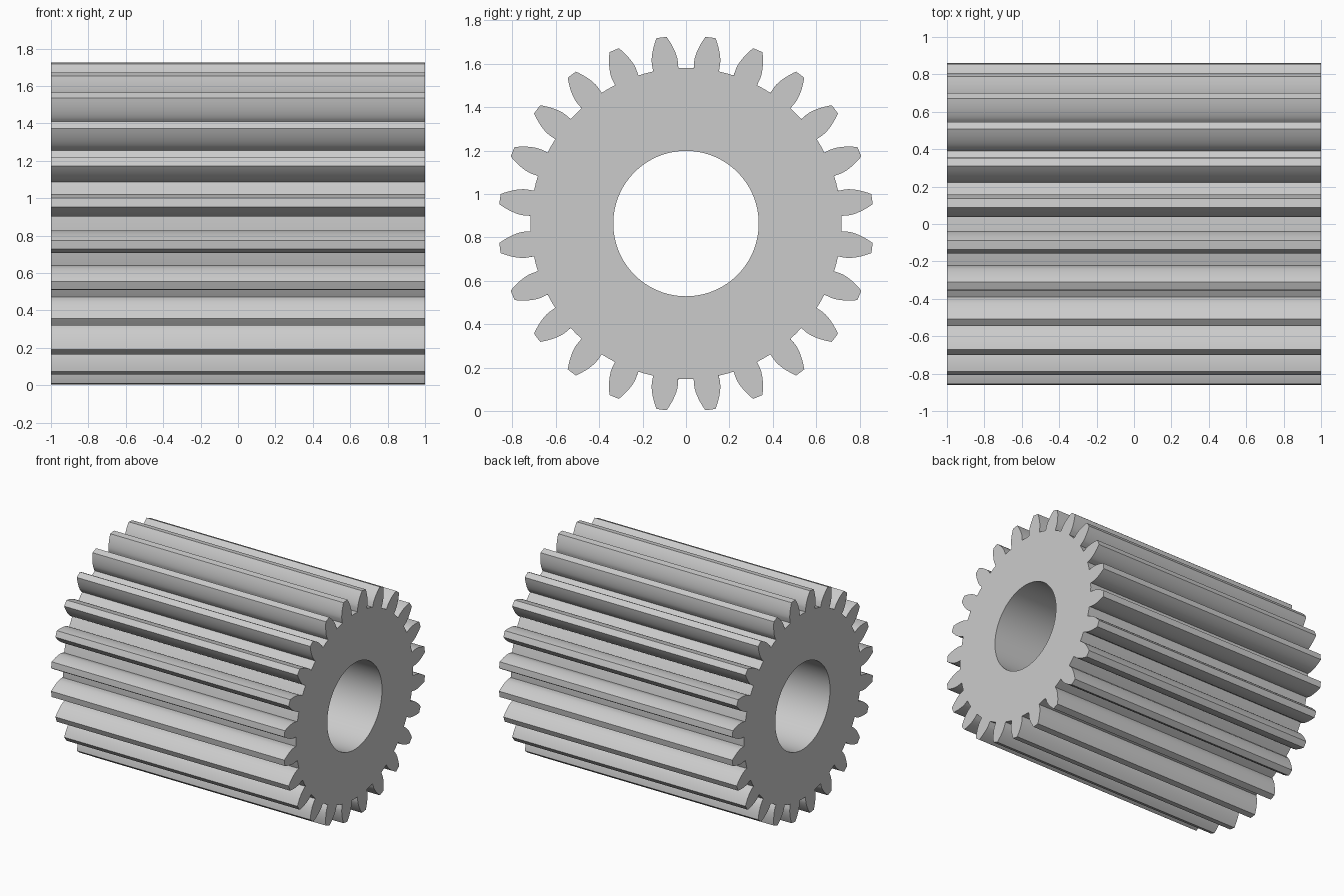
import bpy, bmesh, math

if "Cube" in bpy.data.objects:
    bpy.data.objects.remove(bpy.data.objects["Cube"])

TEETH, LENGTH = 24, 2.0
TIP_R, ROOT_R, BASE_R, PITCH_R, BORE_R = 0.865, 0.717, 0.75, 0.798, 0.335
CENTRE_Z = 0.864


def inv(r):
    """Involute angle at radius r."""
    a = math.acos(min(1, BASE_R / r))
    return math.tan(a) - a


def half_width(r):
    return math.pi / (2 * TEETH) + inv(PITCH_R) - inv(r)


# One tooth flank, as (radius, half angle) from root to tip
flank = [(ROOT_R, math.radians(4.4))]
for i in range(9):
    r = BASE_R + (TIP_R - BASE_R) * i / 8
    flank.append((r, half_width(r)))
tooth = [(r, -a) for r, a in flank]
tooth.append((TIP_R, 0))
tooth += [(r, a) for r, a in reversed(flank)]
pitch = 2 * math.pi / TEETH
tooth.append((ROOT_R, pitch / 2))

# Matching outer and bore rings, so caps are simple quad strips
outer, bore = [], []
for t in range(TEETH):
    mid = (t + 0.5) * pitch
    for k, (r, a) in enumerate(tooth):
        outer.append((r * math.cos(mid + a), r * math.sin(mid + a)))
        b = mid - pitch / 2 + pitch * (k + 0.5) / len(tooth)
        bore.append((BORE_R * math.cos(b), BORE_R * math.sin(b)))

bm = bmesh.new()


def ring(points, x):
    return [bm.verts.new((x, y, z + CENTRE_Z)) for y, z in points]


def bridge(a, b):
    n = len(a)
    for i in range(n):
        j = (i + 1) % n
        bm.faces.new((a[i], a[j], b[j], b[i]))


# Toothed wall, end caps and bore
left, right = -LENGTH / 2, LENGTH / 2
rings = [ring(outer, left), ring(outer, right), ring(bore, right), ring(bore, left)]
for i in range(4):
    bridge(rings[i], rings[(i + 1) % 4])
bmesh.ops.recalc_face_normals(bm, faces=bm.faces)

mesh = bpy.data.meshes.new("spur_gear")
bm.to_mesh(mesh)
bm.free()
gear = bpy.data.objects.new("spur_gear", mesh)
bpy.context.collection.objects.link(gear)

grey = bpy.data.materials.new("grey_metal")
grey.diffuse_color = (0.6, 0.6, 0.6, 1)
grey.use_nodes = True
grey.node_tree.nodes["Principled BSDF"].inputs["Base Color"].default_value = grey.diffuse_color
mesh.materials.append(grey)

# Smooth flanks and bore, sharp tooth edges
bpy.context.view_layer.objects.active = gear
gear.select_set(True)
bpy.ops.object.shade_smooth_by_angle(angle=math.radians(20))
